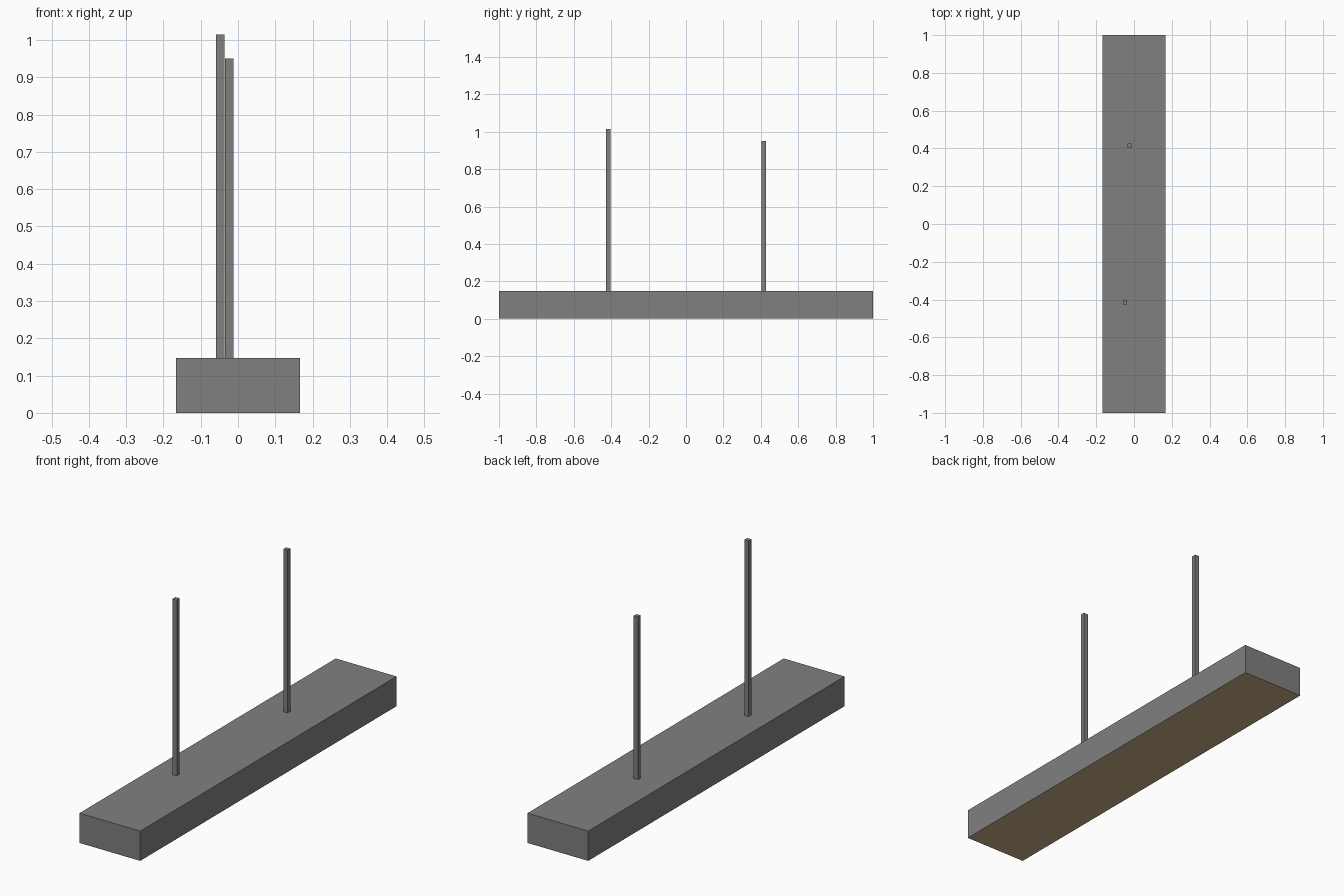
import bpy

if "Cube" in bpy.data.objects:
    bpy.data.objects.remove(bpy.data.objects["Cube"])


def material(name, rgb):
    m = bpy.data.materials.new(name)
    m.diffuse_color = (*rgb, 1.0)
    m.use_nodes = True
    m.node_tree.nodes["Principled BSDF"].inputs["Base Color"].default_value = m.diffuse_color
    return m


grey = material("grey_metal", (0.216, 0.216, 0.22))
cream = material("warm_diffuser", (0.58, 0.43, 0.25))


def box(name, x, y, z):
    """Axis-aligned box from (min, max) ranges."""
    bpy.ops.mesh.primitive_cube_add(size=1, location=(sum(x) / 2, sum(y) / 2, sum(z) / 2))
    ob = bpy.context.object
    ob.name = name
    ob.scale = (x[1] - x[0], y[1] - y[0], z[1] - z[0])
    bpy.ops.object.transform_apply(location=False, rotation=False, scale=True)
    ob.data.materials.append(grey)
    return ob


# Lamp housing, with the light-emitting underside in a warm colour
H = 0.147
housing = box("lamp_housing", (-0.166, 0.166), (-1.0, 1.0), (0.0, H))
housing.data.materials.append(cream)
for f in housing.data.polygons:
    if f.normal.z < -0.5:
        f.material_index = 1

# Two square hanging rods of different length
R = 0.0115
for name, x, y, top in (("front_rod", -0.0475, -0.415, 1.015),
                        ("back_rod", -0.0235, 0.415, 0.95)):
    box(name, (x - R, x + R), (y - R, y + R), (H, top))
